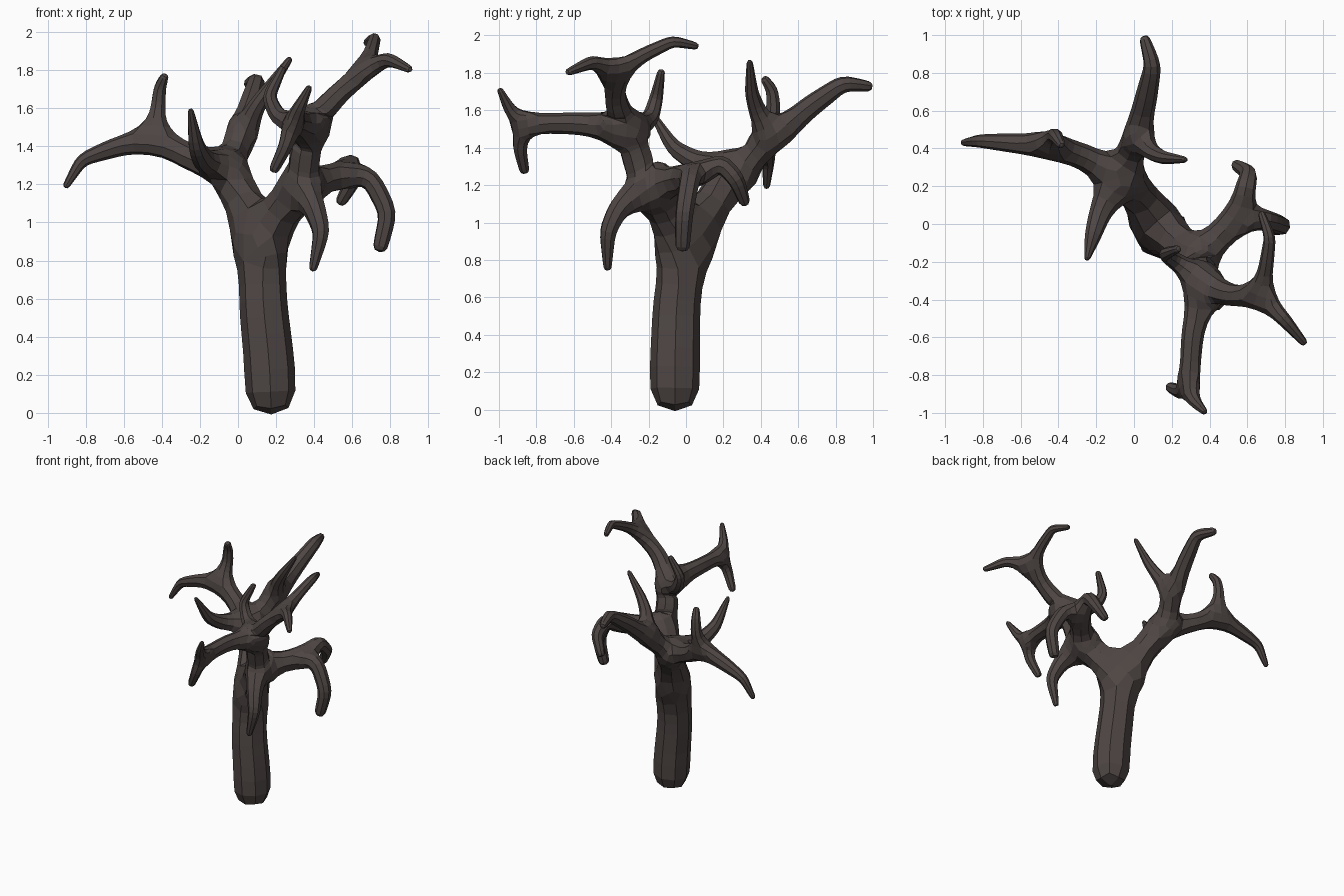
import bpy, bmesh

bm = bmesh.new()
skin = bm.verts.layers.skin.verify()


def node(p, r):
    v = bm.verts.new(p)
    v[skin].radius = (r, r)
    return v


def limb(parent, r0, r1, *pts):
    """Chain of skeleton points growing from parent, tapering r0 to r1."""
    out = []
    for i, p in enumerate(pts):
        t = (i / max(1, len(pts) - 1)) ** 1.5
        v = node(p, r0 + (r1 - r0) * t)
        bm.edges.new((parent, v))
        out.append(v)
        parent = v
    return out


# Trunk
root = node((0.175, -0.06, -0.03), 0.152)
root[skin].use_root = True
trunk = limb(root, 0.145, 0.125, (0.168, -0.06, 0.24), (0.13, -0.05, 0.58),
             (0.13, 0.0, 0.90))
fork = trunk[-1]

# Left rear bough and its branches
a = limb(fork, 0.09, 0.09, (-0.06, 0.27, 1.28))
left = limb(a[-1], 0.075, 0.018, (-0.27, 0.36, 1.35), (-0.44, 0.41, 1.45),
            (-0.66, 0.43, 1.39), (-0.82, 0.44, 1.33), (-0.91, 0.43, 1.18))
limb(left[1], 0.045, 0.022, (-0.42, 0.47, 1.60), (-0.41, 0.46, 1.71), (-0.38, 0.41, 1.78))
limb(a[-1], 0.065, 0.015, (-0.18, 0.06, 1.32), (-0.22, -0.07, 1.40), (-0.25, -0.19, 1.60))
rear = limb(a[-1], 0.075, 0.028, (0.02, 0.47, 1.45), (0.06, 0.65, 1.61),
            (0.10, 0.84, 1.745), (0.05, 1.0, 1.725))
limb(rear[0], 0.05, 0.016, (0.09, 0.38, 1.60), (0.16, 0.35, 1.70), (0.28, 0.34, 1.87))

# Right front bough
b = limb(fork, 0.095, 0.085, (0.32, -0.19, 1.19), (0.38, -0.32, 1.50))

# Low right branch, two drooping ends
low = limb(b[0], 0.075, 0.075, (0.56, 0.04, 1.25))
limb(low[-1], 0.06, 0.042, (0.70, 0.02, 1.23), (0.79, -0.01, 1.05), (0.74, -0.02, 0.84))
limb(low[-1], 0.06, 0.03, (0.59, 0.19, 1.32), (0.61, 0.27, 1.23), (0.53, 0.32, 1.09))

# Hanging branch
limb(b[0], 0.065, 0.022, (0.40, -0.36, 1.08), (0.44, -0.42, 0.95), (0.39, -0.42, 0.74))

# Short inner spur
limb(b[1], 0.05, 0.02, (0.21, -0.19, 1.55), (0.16, -0.16, 1.66), (0.24, -0.13, 1.82))

# Tall right branch with forked tip
tall = limb(b[1], 0.065, 0.055, (0.51, -0.38, 1.66), (0.67, -0.38, 1.80))
limb(tall[-1], 0.042, 0.02, (0.79, -0.50, 1.86), (0.91, -0.64, 1.80))
limb(tall[-1], 0.042, 0.02, (0.70, -0.22, 1.90), (0.72, -0.07, 1.97), (0.67, 0.07, 1.94))

# Forward branch with forked tip
fwd = limb(b[1], 0.065, 0.055, (0.31, -0.57, 1.53), (0.29, -0.87, 1.53))
limb(fwd[-1], 0.038, 0.016, (0.32, -0.94, 1.60), (0.38, -1.0, 1.72))
limb(fwd[-1], 0.042, 0.028, (0.25, -0.89, 1.40), (0.18, -0.86, 1.26))

mesh = bpy.data.meshes.new("tree")
bm.to_mesh(mesh)
bm.free()
tree = bpy.data.objects.new("bare_tree", mesh)
bpy.context.collection.objects.link(tree)

# Skin the skeleton, then round it once for an eight-sided faceted look
sk = tree.modifiers.new("skin", 'SKIN')
sk.use_smooth_shade = False
sk.branch_smoothing = 0.0
sub = tree.modifiers.new("round", 'SUBSURF')
sub.levels = sub.render_levels = 1

bark = bpy.data.materials.new("bark")
bark.diffuse_color = (0.075, 0.06, 0.056, 1)
mesh.materials.append(bark)
